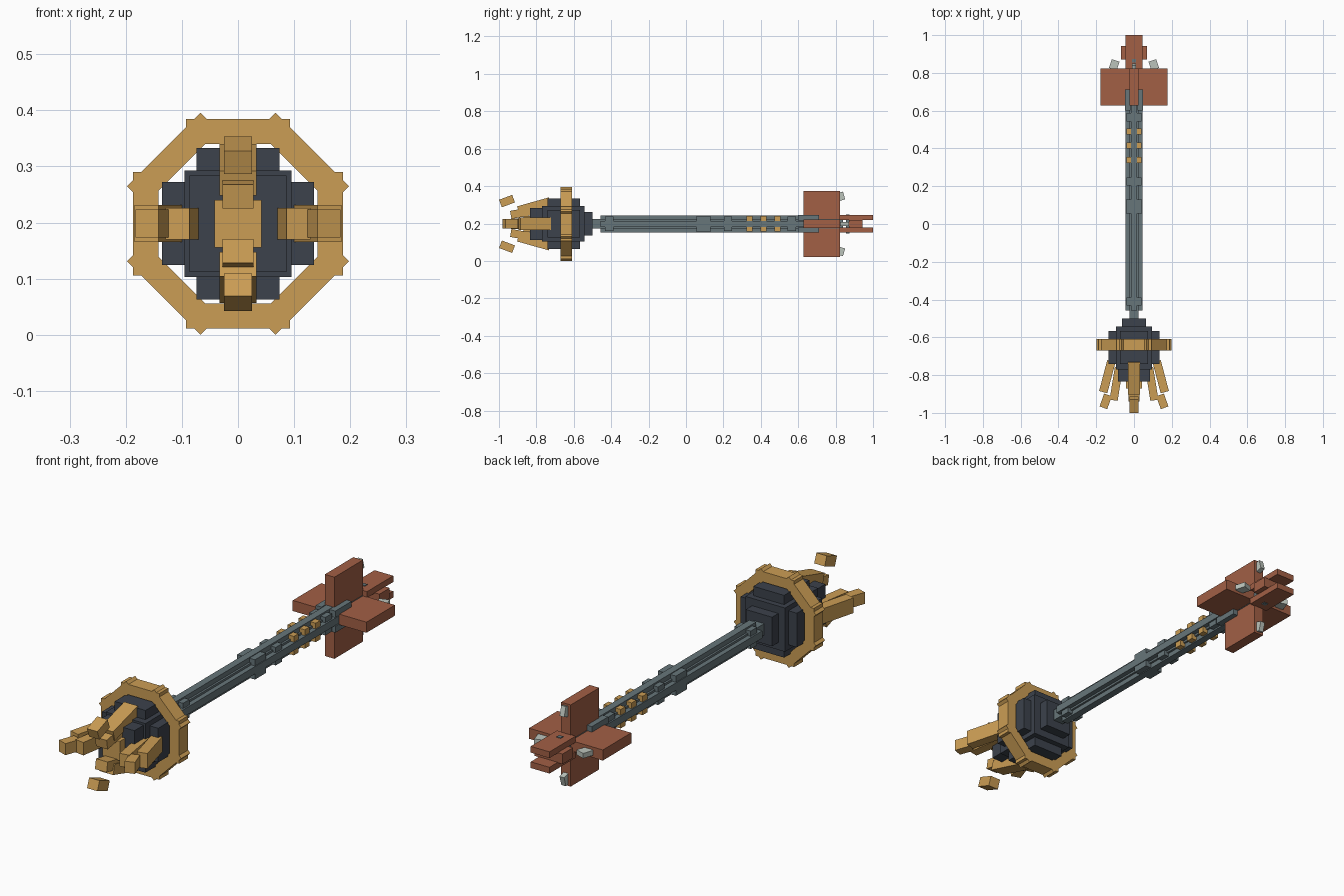
import bpy
import math
from mathutils import Matrix, Vector

cube = bpy.data.objects.get("Cube")
if cube:
    bpy.data.objects.remove(cube, do_unlink=True)

AXIS = Matrix.Translation((0, 0, 0.198))  # long axis of the model


def material(name, rgb):
    m = bpy.data.materials.new(name)
    m.use_nodes = True
    m.diffuse_color = (*rgb, 1)
    m.node_tree.nodes["Principled BSDF"].inputs["Base Color"].default_value = (*rgb, 1)
    return m


gold = material("gold", (0.60, 0.34, 0.09))
dark = material("dark_slate", (0.045, 0.054, 0.072))
steel = material("grey_steel", (0.135, 0.18, 0.195))
rust = material("rust_red", (0.36, 0.115, 0.06))
pale = material("pale_grey", (0.50, 0.55, 0.50))


def block(name, mat, size, matrix):
    """Box of the given size, placed by a matrix relative to the long axis."""
    bpy.ops.mesh.primitive_cube_add(size=1)
    ob = bpy.context.object
    ob.name = name
    ob.data.transform(AXIS @ matrix @ Matrix.Diagonal((*size, 1)))
    ob.data.materials.append(mat)
    return ob


def box(name, mat, half_x, half_z, y0, y1, x=0, z=0):
    pos = Matrix.Translation((x, (y0 + y1) / 2, z))
    return block(name, mat, (2 * half_x, y1 - y0, 2 * half_z), pos)


def beam(name, mat, start, end, thick, width, turn):
    """Box running between two (radius, y) points, turned about the long axis."""
    a, b = Vector((*start, 0)), Vector((*end, 0))
    d = b - a
    lean = Matrix.Rotation(math.atan2(-d.x, d.y), 4, "Z")
    spin = Matrix.Rotation(-turn, 4, "Y")
    return block(name, mat, (thick, d.length, width),
                 spin @ Matrix.Translation((a + b) / 2) @ lean)


# Octagonal ring of eight bars
for i in range(8):
    spin = Matrix.Rotation(i * math.pi / 4, 4, "Y")
    block("ring_bar", gold, (0.185, 0.062, 0.045),
          spin @ Matrix.Translation((0, -0.64, 0.1645)))

# Stepped head core
box("core_wide", dark, 0.135, 0.074, -0.74, -0.567)
box("core_tall", dark, 0.074, 0.135, -0.74, -0.567)
box("core_middle", dark, 0.095, 0.095, -0.77, -0.543)
box("core_front", dark, 0.086, 0.086, -0.833, -0.75)
box("core_back", dark, 0.063, 0.063, -0.56, -0.50)
box("core_hub", gold, 0.042, 0.042, -0.87, -0.82)

# Prongs and tail tabs: the side pairs splay out, the upright pairs lean in
for i in range(4):
    turn = i * math.pi / 2
    side = i % 2 == 0
    beam("prong_base", gold, (0.12, -0.727),
         (0.163, -0.89) if side else (0.072, -0.897), 0.045, 0.066, turn)
    beam("prong_middle", gold, (0.08, -0.76),
         (0.108, -0.933) if side else (0.0485, -0.937), 0.043, 0.056, turn)
    if side:
        beam("prong_tip", gold, (0.138, -0.905), (0.162, -0.973), 0.043, 0.05, turn)
        beam("tail_tab", pale, (0.112, 0.82), (0.097, 0.866), 0.043, 0.022, turn)
    else:
        beam("prong_tip", gold, (0.135, -0.922), (0.109, -0.992), 0.043, 0.05, turn)
        beam("tail_tab", pale, (0.139, 0.80), (0.152, 0.845), 0.043, 0.022, turn)

# Cross-shaped shaft with a collar
box("shaft_core", steel, 0.025, 0.025, -0.505, 0.84)
box("shaft_fin_flat", steel, 0.046, 0.016, -0.457, 0.712)
box("shaft_fin_upright", steel, 0.016, 0.046, -0.457, 0.712)
box("shaft_collar", steel, 0.043, 0.043, 0.055, 0.13)

# Studs in the four corners of the shaft
for sx in (-1, 1):
    for sz in (-1, 1):
        for y in (0.34, 0.415, 0.49):
            box("gold_stud", gold, 0.013, 0.013, y - 0.016, y + 0.016,
                sx * 0.028, sz * 0.028)
        for y in (-0.41, 0.225, 0.565):
            box("steel_stud", steel, 0.013, 0.013, y - 0.022, y + 0.022,
                sx * 0.026, sz * 0.026)
        box("tail_socket", steel, 0.014, 0.014, 0.60, 0.712, sx * 0.033, sz * 0.033)

# Tail fins and tail block
box("tail_fin_flat", rust, 0.177, 0.023, 0.628, 0.823)
box("tail_fin_upright", rust, 0.023, 0.177, 0.628, 0.823)
for sz in (-1, 1):
    box("tail_slab", rust, 0.045, 0.0135, 0.82, 1.0, 0, sz * 0.0335)
box("tail_crossbar", rust, 0.068, 0.022, 0.872, 0.943)
box("tail_pin", steel, 0.01, 0.05, 0.855, 0.873)
